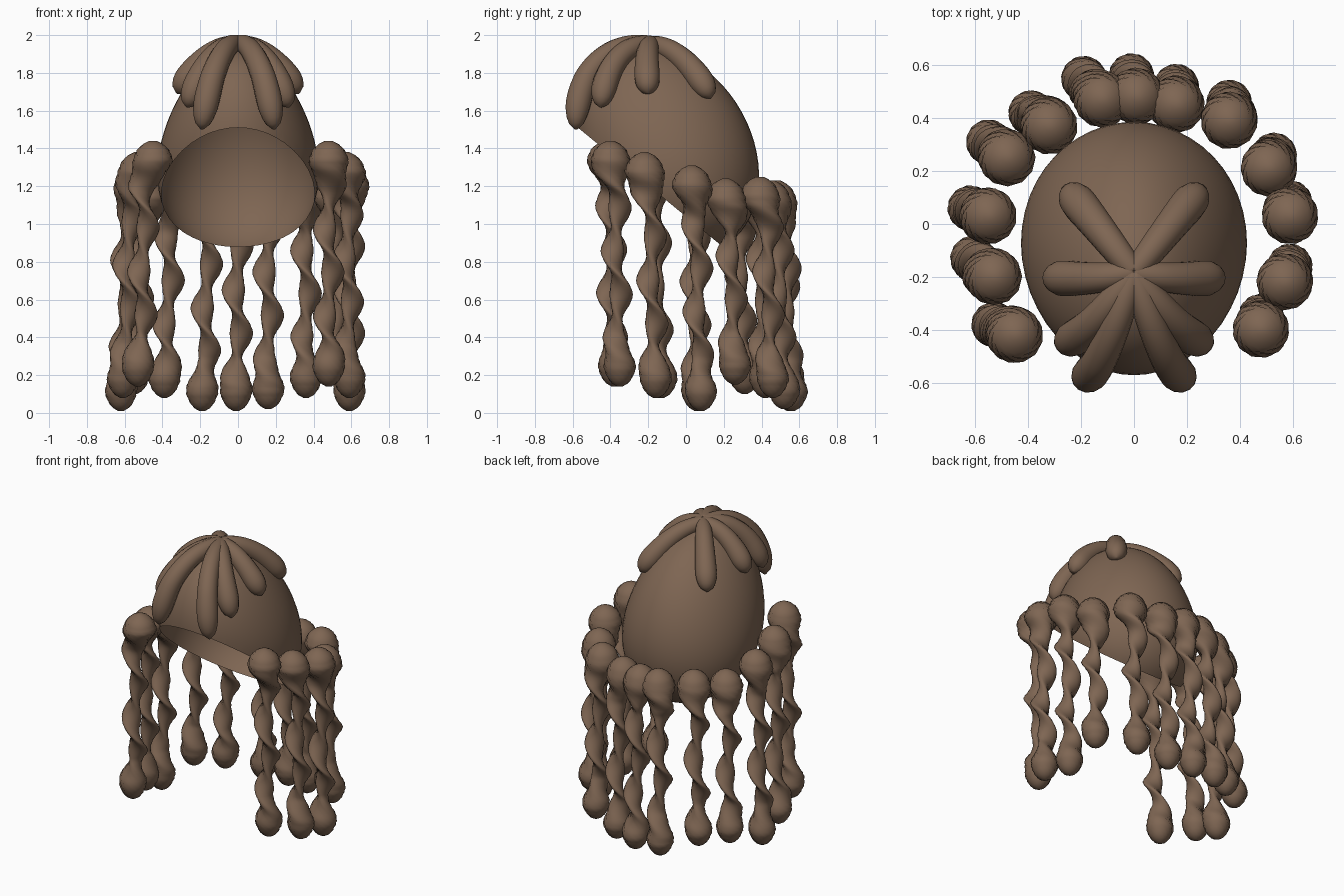
import bpy, bmesh, math
from mathutils import Vector

cube = bpy.data.objects.get("Cube")
if cube:
    bpy.data.objects.remove(cube)

brown = bpy.data.materials.new("brown_hair")
brown.use_nodes = True
COLOR = (0.21, 0.132, 0.086, 1)
brown.diffuse_color = COLOR
brown.node_tree.nodes["Principled BSDF"].inputs["Base Color"].default_value = COLOR


def finish(name, bm):
    mesh = bpy.data.meshes.new(name)
    bm.to_mesh(mesh)
    bm.free()
    ob = bpy.data.objects.new(name, mesh)
    bpy.context.collection.objects.link(ob)
    mesh.materials.append(brown)
    bpy.ops.object.select_all(action='DESELECT')
    ob.select_set(True)
    bpy.context.view_layer.objects.active = ob
    bpy.ops.object.shade_smooth_by_angle(angle=math.pi)


def loft(name, rings, sides=12):
    """Skin a tube over (centre, axis_a, axis_b) rings and close both ends."""
    bm = bmesh.new()
    loops = []
    for c, a, b in rings:
        loops.append([bm.verts.new(c + a * math.cos(k * math.tau / sides)
                                   + b * math.sin(k * math.tau / sides))
                      for k in range(sides)])
    for lo, hi in zip(loops, loops[1:]):
        for k in range(sides):
            n = (k + 1) % sides
            bm.faces.new((lo[k], lo[n], hi[n], hi[k]))
    bm.faces.new(loops[0])
    bm.faces.new(loops[-1])
    bmesh.ops.recalc_face_normals(bm, faces=bm.faces)
    finish(name, bm)


def interp(table, x):
    for (x0, y0), (x1, y1) in zip(table, table[1:]):
        if x <= x1:
            return y0 + (y1 - y0) * max(0, (x - x0) / (x1 - x0))
    return table[-1][1]


# Egg-shaped skull surface: a sphere sheared forward and narrowed to the top
CENTRE = Vector((0, -0.093, 1.38))


def half_width(w):
    return 0.418 * (1 - 0.22 * w)


def to_egg(p):
    return CENTRE + Vector((half_width(p.z) * p.x, 0.467 * p.y - 0.109 * p.z, 0.55 * p.z))


def to_sphere(p):
    q = p - CENTRE
    w = q.z / 0.55
    return Vector((q.x / half_width(w), (q.y + 0.109 * w) / 0.467, w)).normalized()


# Hollow cap, open at the face
bm = bmesh.new()
bmesh.ops.create_uvsphere(bm, u_segments=48, v_segments=32, radius=1)
for v in bm.verts:
    v.co = to_egg(v.co)
rim_front, rim_back = Vector((0, -0.56, 1.5)), Vector((0, 0.2, 0.875))
normal = (rim_back - rim_front).cross(Vector((-1, 0, 0)))
if normal.z < 0:
    normal.negate()
bmesh.ops.bisect_plane(bm, geom=bm.verts[:] + bm.edges[:] + bm.faces[:],
                       plane_co=rim_front, plane_no=normal, clear_inner=True)
finish("cap", bm)

# Rolled locks from the crown, mirrored: tip x, y, z and lift off the cap
crown = to_sphere(Vector((0, -0.18, 1.93)))
LOCKS = {"back": (0.26, 0.14, 1.68, 0.02), "side": (0.32, -0.2, 1.69, 0.02),
         "front_side": (0.28, -0.47, 1.63, 0.03), "front": (0.19, -0.58, 1.5, 0.06)}
LOCK_RADIUS = [(0, 0.045), (0.3, 0.056), (0.75, 0.068), (1, 0.068)]
for lock, (tx, ty, tz, lift) in LOCKS.items():
    for side, sx in (("left", 1), ("right", -1)):
        end = to_sphere(Vector((sx * tx, ty, tz)))
        rings, steps = [], 28
        for i in range(steps + 1):
            t = i / steps
            p = to_egg(crown.slerp(end, t))
            ahead = to_egg(crown.slerp(end, t + 0.01)) - p
            out = (p - CENTRE).normalized()
            a = ahead.cross(out).normalized()
            b = a.cross(ahead).normalized()
            cap_t = max(0, (t - 0.8) / 0.2)
            r = interp(LOCK_RADIUS, t) * math.sqrt(max(0.01, 1 - cap_t ** 2))
            rise = 0.022 + (lift - 0.022) * min(1, t * 1.6)
            rings.append((p + out * rise, a * r, b * r))
        loft(f"{lock}_lock_{side}", rings, 14)

# Twisted braids: head x, y, z then foot x, y, z
BRAIDS = [
    (-0.45, -0.42, 1.34, -0.53, -0.38, 0.14),
    (-0.53, -0.20, 1.28, -0.61, -0.13, 0.08),
    (-0.55, 0.03, 1.21, -0.62, 0.06, 0.01),
    (-0.48, 0.25, 1.14, -0.55, 0.31, 0.10),
    (-0.32, 0.37, 1.14, -0.39, 0.42, 0.08),
    (-0.12, 0.47, 1.13, -0.19, 0.55, 0.01),
    (0.01, 0.48, 1.13, -0.01, 0.56, 0.01),
    (0.16, 0.45, 1.13, 0.16, 0.52, 0.02),
    (0.36, 0.39, 1.15, 0.36, 0.46, 0.08),
    (0.51, 0.21, 1.14, 0.53, 0.26, 0.15),
    (0.59, 0.03, 1.21, 0.59, 0.08, 0.01),
    (0.57, -0.22, 1.28, 0.59, -0.16, 0.08),
    (0.48, -0.40, 1.34, 0.48, -0.35, 0.14),
]
# radius against distance from the nearer end
HEAD = [(0, 0.02), (0.02, 0.06), (0.05, 0.088), (0.1, 0.108), (0.15, 0.104),
        (0.2, 0.088), (0.3, 0.06)]
FOOT = [(0, 0.015), (0.015, 0.042), (0.04, 0.064), (0.09, 0.086),
        (0.14, 0.086), (0.2, 0.073), (0.28, 0.057), (0.34, 0.06)]
for n, (hx, hy, hz, fx, fy, fz) in enumerate(BRAIDS):
    top = hz + 0.1
    length = top - fz
    drift = [(0, 0), (0.1, 0), (0.26, 0.55), (length - 0.3, 0.75),
             (length - 0.1, 1), (length, 1)]
    rings, steps = [], 80
    for i in range(steps + 1):
        d = length * i / steps
        up = length - d
        r = interp(HEAD, d) if d < up else interp(FOOT, up)
        # the strand is flat and twisted, its ends are round
        strand = max(0, min(1, (d - 0.12) / 0.16, (up - 0.12) / 0.16))
        turn = n * 1.3 + d * math.pi / 0.23
        f = interp(drift, d)
        a = Vector((math.cos(turn), math.sin(turn), 0))
        b = Vector((-a.y, a.x, 0))
        c = Vector((hx + (fx - hx) * f, hy + (fy - hy) * f, top - d))
        c += a * 0.022 * strand
        rings.append((c, a * r * (1 + 0.03 * strand), b * r * (1 - 0.48 * strand)))
    loft(f"braid_{n + 1}", rings)
